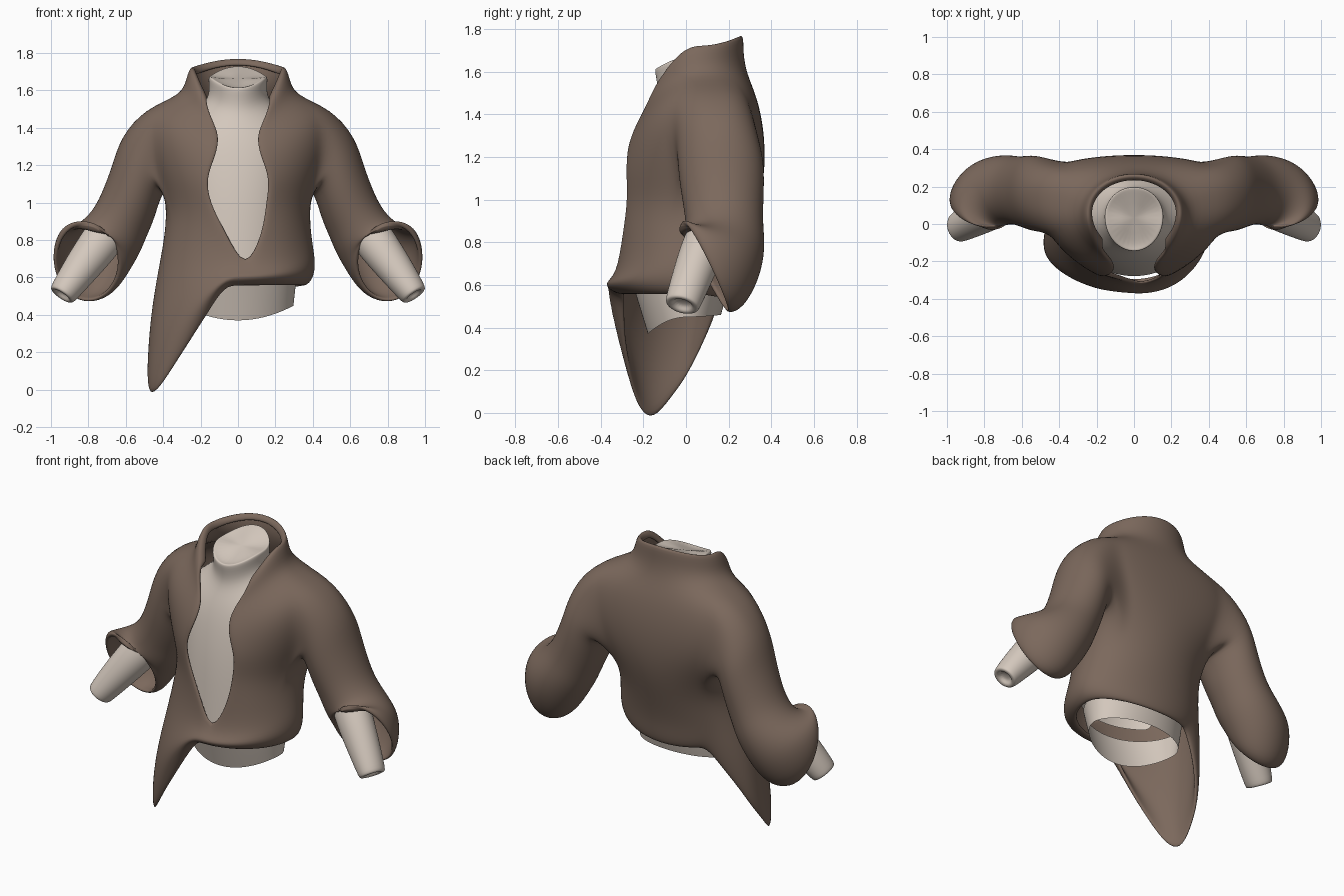
import bpy, bmesh, math
from mathutils import Vector as V

if "Cube" in bpy.data.objects:
    bpy.data.objects.remove(bpy.data.objects["Cube"])


def material(name, col):
    m = bpy.data.materials.new(name)
    m.diffuse_color = (*col, 1)
    m.use_nodes = True
    m.node_tree.nodes["Principled BSDF"].inputs["Base Color"].default_value = m.diffuse_color
    return m


cloth = material("brown cloth", (0.20, 0.14, 0.108))
skin = material("pale body", (0.66, 0.58, 0.51))


def finish(bm, name, mat, thick=0.0):
    me = bpy.data.meshes.new(name)
    bm.to_mesh(me)
    bm.free()
    ob = bpy.data.objects.new(name, me)
    bpy.context.collection.objects.link(ob)
    me.materials.append(mat)
    me.polygons.foreach_set("use_smooth", [True] * len(me.polygons))
    if thick:
        s = ob.modifiers.new("thickness", "SOLIDIFY")
        s.thickness, s.offset = thick, -1
    ob.modifiers.new("smooth", "SUBSURF").levels = 2
    ob.modifiers["smooth"].render_levels = 2
    return ob


def ring_point(phi, zf, zs, zb, a, yf, yb, y0, sq=1):
    """Point on an uneven oval; phi = 0 is front, 90 degrees is +x; sq < 1 squares the back."""
    s, c = math.sin(phi), math.cos(phi)
    y = y0 - c * (y0 - yf) if c > 0 else y0 + (-c) ** sq * (yb - y0)
    return V((a * s, y, zs + c * c * ((zf if c > 0 else zb) - zs)))


# ---- jacket: torso grid with front opening, long tail at one side ----
# z front, z side, z back, half width, y front, y back, y middle, squareness, half gap, tail drop, tail flare
ROWS = [
    (1.41, 1.69, 1.745, .215, -.14, .225, .06, 1, .155, 0, 0),
    (1.42, 1.745, 1.79, .252, -.19, .272, .06, 1, .165, 0, 0),
    (1.41, 1.66, 1.69, .278, -.22, .268, .05, 1, .165, 0, 0),
    (1.38, 1.575, 1.59, .305, -.23, .285, .06, .9, .120, 0, 0),
    (1.34, 1.505, 1.48, .500, -.25, .335, .11, .45, .10, 0, 0),
    (1.25, 1.31, 1.32, .500, -.295, .368, .11, .35, .12, 0, 0),
    (1.13, 1.14, 1.15, .445, -.325, .372, .10, .45, .175, 0, 0),
    (1.00, .98, 1.00, .385, -.315, .350, .07, .8, .155, 0, 0),
    (.84, .85, .86, .390, -.315, .310, .02, 1, .10, 0, 0),
    (.645, .72, .74, .412, -.33, .275, 0, 1, 0, .10, .05),
    (.61, .64, .65, .415, -.385, .255, 0, 1, 0, .28, .17),
    (.575, .58, .57, .395, -.36, .245, 0, 1, 0, .46, .32),
    (.55, .55, .52, .355, -.30, .230, 0, 1, 0, .63, .52),
]
M = 32
TIP = math.radians(297)
bm = bmesh.new()
grid = []
for *shape, gap, drop, flare in ROWS:
    p0 = math.asin(gap / shape[3])
    row = []
    for i in range(M + 1):
        phi = p0 + (2 * math.pi - 2 * p0) * i / M
        p = ring_point(phi, *shape)
        d = phi - TIP
        t = max(0, 1 - abs(d) / math.radians(52 if d > 0 else 72))
        p.x *= 1 + flare * t
        p.y *= 1 + flare * t * .8
        p.z -= drop * t
        if .6 < shape[0] < .95 and math.cos(phi) > 0:
            p.x += .04 * math.cos(phi) ** 4
        row.append(bm.verts.new(p))
    grid.append(row)

# armhole block in the grid
R0, R1, C0, C1 = 4, 7, 5, 11
for r in range(len(ROWS) - 1):
    for i in range(M):
        if R0 <= r < R1 and (C0 <= i < C1 or M - C1 <= i < M - C0):
            continue
        bm.faces.new((grid[r][i], grid[r + 1][i], grid[r + 1][i + 1], grid[r][i + 1]))

# ---- sleeves: rings of (centre, outward vector, backward vector) grown from the armholes ----
SLEEVE = [
    ((.510, .160, 1.215), (.120, 0, .140), (0, .205, 0)),
    ((.550, .168, 1.09), (.125, 0, .105), (0, .203, 0)),
    ((.592, .175, .97), (.142, 0, .070), (0, .190, 0)),
    ((.635, .180, .885), (.148, 0, .068), (0, .185, -.01)),
    ((.685, .185, .81), (.165, 0, .078), (.01, .190, -.03)),
    ((.755, .170, .745), (.182, -.01, .105), (.04, .185, -.09)),
    ((.798, .130, .695), (.175, -.03, .130), (.075, .145, -.170)),
    ((.812, .090, .682), (.152, -.04, .128), (.100, .105, -.180)),
]
path = ([(R0, i) for i in range(C0, C1)] + [(r, C1) for r in range(R0, R1)]
        + [(R1, i) for i in range(C1, C0, -1)] + [(r, C0) for r in range(R1, R0, -1)])
N = len(path)
for side in (1, -1):
    last = [grid[r][i if side > 0 else M - i] for r, i in path]
    for c, u, b in SLEEVE:
        new = []
        for k in range(N):
            a = 2 * math.pi * (.25 + ((C1 - C0) / 2 - k) / N)
            p = V(c) + V(u) * math.sin(a) + V(b) * math.cos(a)
            p.x *= side
            new.append(bm.verts.new(p))
        for k in range(N):
            j = (k + 1) % N
            f = [last[k], new[k], new[j], last[j]]
            bm.faces.new(f if side > 0 else f[::-1])
        last = new
bmesh.ops.remove_doubles(bm, verts=bm.verts, dist=.0005)
finish(bm, "jacket", cloth, .028)


# ---- body form inside the jacket ----
def loft(bm, rings):
    """Join rings of points into a tube; returns the vertex rings."""
    vs = [[bm.verts.new(p) for p in ring] for ring in rings]
    n = len(vs[0])
    for a, b in zip(vs, vs[1:]):
        for k in range(n):
            j = (k + 1) % n
            bm.faces.new((a[k], b[k], b[j], a[j]))
    return vs


BODY = [
    (1.605, 1.665, 1.72, .125, -.11, .17, .04),
    (1.62, 1.68, 1.735, .155, -.145, .20, .04),
    (1.60, 1.66, 1.715, .160, -.148, .20, .04),
    (1.50, 1.57, 1.63, .150, -.125, .19, .04),
    (1.41, 1.50, 1.55, .210, -.165, .24, .05),
    (1.30, 1.38, 1.40, .370, -.205, .29, .05),
    (1.10, 1.10, 1.10, .360, -.245, .30, .04),
    (.90, .90, .90, .345, -.265, .25, .02),
    (.68, .68, .68, .330, -.280, .21, 0),
    (.58, .60, .61, .315, -.245, .20, 0),
    (.50, .52, .53, .306, -.220, .185, 0),
    (.37, .45, .46, .298, -.180, .165, 0),
]
bm = bmesh.new()
rings = loft(bm, [[ring_point(2 * math.pi * k / 32, *s) for k in range(32)] for s in BODY])
bm.faces.new(rings[0])
# keep only the neck, the chest strip behind the opening and the waist band
hidden = []
for f in bm.faces:
    c = f.calc_center_median()
    if .60 < c.z < 1.42 and (c.y > 0 or abs(c.x) > .27 or c.z < .67):
        hidden.append(f)
bmesh.ops.delete(bm, geom=hidden, context="FACES")
finish(bm, "torso_form", skin)

# ---- forearms with a recessed end ----
ARM = [((.58, .20, .99), .09, .09), ((.65, .15, .91), .11, .105), ((.725, .090, .800), .116, .108),
       ((.835, .035, .655), .100, .098), ((.936, -.015, .515), .078, .086),
       ((.944, -.019, .503), .070, .079), ((.944, -.019, .503), .044, .048),
       ((.930, -.012, .526), .034, .038)]
axis = V((.55, -.25, -.8)).normalized()
back = (V((0, 1, 0)) - axis * axis.y).normalized()
out = back.cross(axis)
for side, name in ((1, "forearm_right"), (-1, "forearm_left")):
    bm = bmesh.new()
    rings = []
    for c, ru, rb in ARM:
        pts = []
        for k in range(16):
            a = 2 * math.pi * k / 16
            p = V(c) + out * ru * math.cos(a) + back * rb * math.sin(a)
            pts.append(V((p.x * side, p.y, p.z)))
        rings.append(pts)
    vs = loft(bm, rings)
    bm.faces.new(vs[-1])
    bm.faces.new(vs[0])
    bmesh.ops.recalc_face_normals(bm, faces=bm.faces)
    finish(bm, name, skin)
